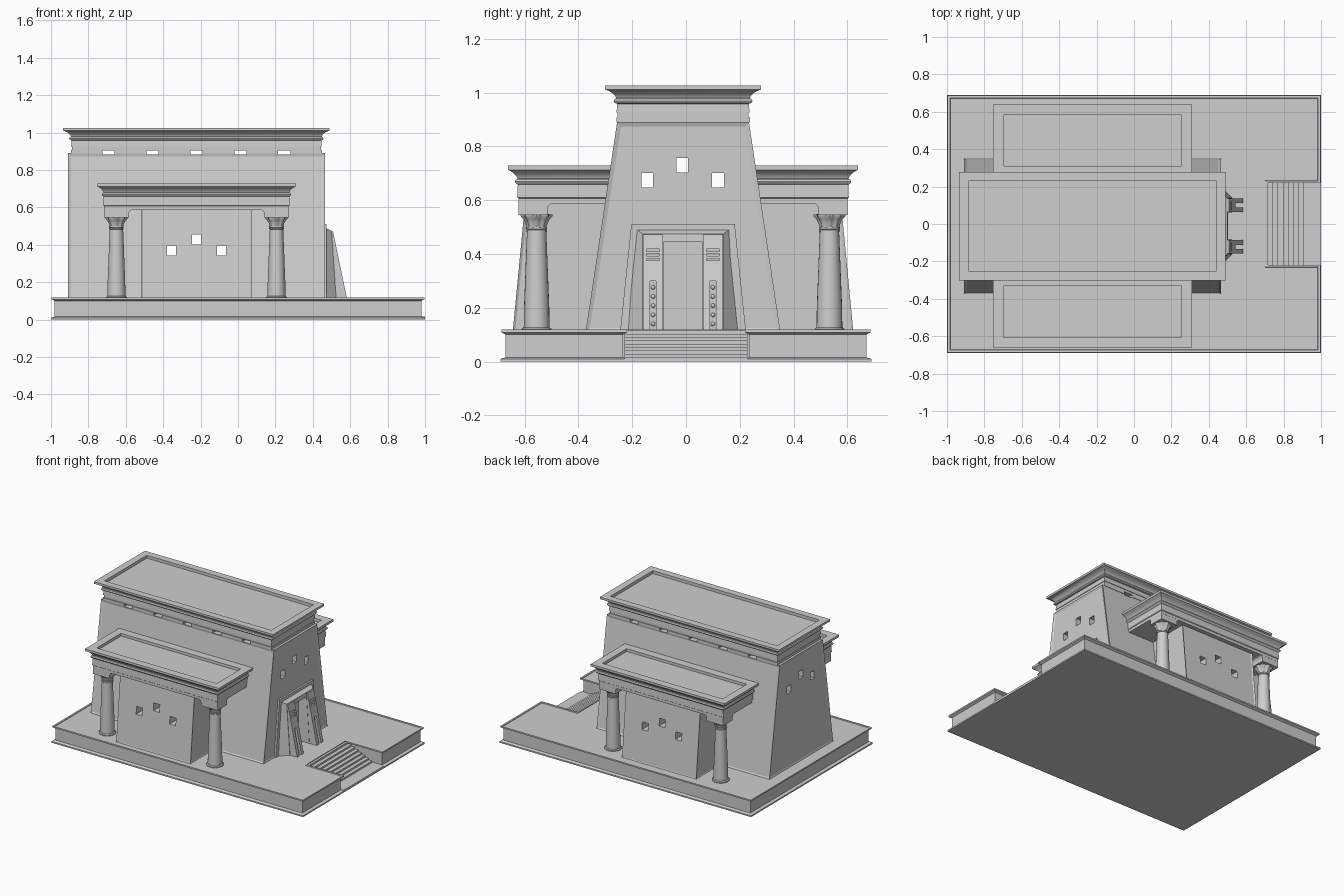
import bpy, bmesh, math

if "Cube" in bpy.data.objects:
    bpy.data.objects.remove(bpy.data.objects["Cube"], do_unlink=True)

stone = bpy.data.materials.new("pale_stone")
stone.use_nodes = True
GREY = (0.62, 0.62, 0.62, 1)
stone.diffuse_color = GREY
stone.node_tree.nodes["Principled BSDF"].inputs["Base Color"].default_value = GREY

CY = -0.011      # building axis in y
FLOOR = 0.115    # platform top


def finish(name, bm, smooth=False):
    bmesh.ops.recalc_face_normals(bm, faces=bm.faces)
    mesh = bpy.data.meshes.new(name)
    bm.to_mesh(mesh)
    bm.free()
    mesh.materials.append(stone)
    obj = bpy.data.objects.new(name, mesh)
    bpy.context.collection.objects.link(obj)
    if smooth:
        bpy.ops.object.select_all(action='DESELECT')
        obj.select_set(True)
        bpy.context.view_layer.objects.active = obj
        bpy.ops.object.shade_smooth_by_angle(angle=math.radians(35))
    return obj


def loft(name, rings, smooth=False, frame=0):
    """Skin a stack of closed rings; frame leaves a raised border on each side."""
    bm = bmesh.new()
    rows = [[bm.verts.new(p) for p in ring] for ring in rings]
    n = len(rows[0])
    sides = []
    for a, b in zip(rows, rows[1:]):
        for i in range(n):
            j = (i + 1) % n
            sides.append(bm.faces.new((a[i], a[j], b[j], b[i])))
    bm.faces.new(rows[0][::-1])
    bm.faces.new(rows[-1])
    bmesh.ops.recalc_face_normals(bm, faces=bm.faces)
    if frame:
        bmesh.ops.inset_individual(bm, faces=sides, thickness=frame, depth=-0.006)
    return finish(name, bm, smooth)


def rect(x0, x1, y0, y1, z):
    return [(x0, y0, z), (x1, y0, z), (x1, y1, z), (x0, y1, z)]


def cut(objs, boxes):
    """Subtract a set of boxes (x0, x1, y0, y1, z0, z1) from every object."""
    bm = bmesh.new()
    for x0, x1, y0, y1, z0, z1 in boxes:
        lo = [bm.verts.new(p) for p in rect(x0, x1, y0, y1, z0)]
        hi = [bm.verts.new(p) for p in rect(x0, x1, y0, y1, z1)]
        bm.faces.new(lo[::-1])
        bm.faces.new(hi)
        for i in range(4):
            j = (i + 1) % 4
            bm.faces.new((lo[i], lo[j], hi[j], hi[i]))
    cutter = finish("cutter", bm)
    cutter.hide_render = True
    for obj in objs:
        mod = obj.modifiers.new("openings", 'BOOLEAN')
        mod.operation, mod.solver, mod.object = 'DIFFERENCE', 'EXACT', cutter
        bpy.context.view_layer.objects.active = obj
        bpy.ops.object.modifier_apply(modifier=mod.name)
    bpy.data.objects.remove(cutter, do_unlink=True)


def lathe(name, cx, cy, profile, seg=24, lobe=0):
    rings = []
    for r, z in profile:
        ring = []
        for i in range(seg):
            a = 2 * math.pi * i / seg
            q = r * (1 - lobe * (0.5 - 0.5 * math.cos(8 * a)))
            ring.append((cx + q * math.cos(a), cy + q * math.sin(a), z))
        rings.append(ring)
    return loft(name, rings, True)


# Platform with moulded lips, notched for the stairs
def notched(d, z):
    w, y, n = 1 - d, 0.69 - d, 0.215 + d
    pts = [(-w, -y), (w, -y), (w, -n), (0.7, -n), (0.7, n), (w, n), (w, y), (-w, y)]
    return [(px, py, z) for px, py in pts]


loft("platform", [notched(d, z) for d, z in (
    (0, 0), (0, 0.01), (0.02, 0.016), (0.02, 0.1), (0.004, 0.109),
    (0.004, 0.119), (0.016, 0.119), (0.018, FLOOR))])

# Stairs
STEPS = 8
profile = [(1.0, 0), (1.0, 0.016)]
for i in range(STEPS, 0, -1):
    x = 0.69 + 0.027 * i
    profile += [(x, FLOOR - 0.0124 * i), (x, FLOOR - 0.0124 * (i - 1))]
profile += [(0.69, FLOOR), (0.69, 0)]
loft("stairs", [[(x, y, z) for x, z in profile] for y in (-0.228, 0.228)])

# Main hall: battered long walls, upright end walls
hall = loft("hall_walls", [rect(-0.909, 0.465, CY - v, CY + v, z)
                           for v, z in ((0.362, 0.11), (0.245, 0.89))], frame=0.022)

# Hall cornice: stepped frieze, roll moulding, cavetto, sunken roof
HALL_CORNICE = (
    (0.05, 0.87), (0.05, 0.888), (0.042, 0.888), (0.042, 0.907), (0.047, 0.907), (0.047, 0.925),
    (0.043, 0.925), (0.045, 0.958), (0.036, 0.961), (0.032, 0.968), (0.036, 0.976), (0.042, 0.979),
    (0.038, 0.988), (0.028, 0.998), (0.014, 1.006), (0, 1.011), (0, 1.026), (0.05, 1.026), (0.05, 1.005))
hall_cornice = loft("hall_cornice", [
    rect(-0.935 + d, 0.49 - d, CY - 0.29 + d, CY + 0.29 - d, z) for d, z in HALL_CORNICE], True)

# Side porches, mirrored front and back
PX = -0.222
PORCH_CORNICE = (
    (0.038, 0.587), (0.038, 0.607), (0.034, 0.61), (0.036, 0.658), (0.029, 0.662), (0.025, 0.669),
    (0.029, 0.677), (0.035, 0.68), (0.03, 0.691), (0.018, 0.703), (0, 0.713), (0, 0.729),
    (0.055, 0.729), (0.055, 0.709))
porch_walls = []
for s, side in ((-1, "front"), (1, "back")):
    def span(x0, x1, v0, v1, z):
        y0, y1 = sorted((CY + s * v0, CY + s * v1))
        return rect(x0, x1, y0, y1, z)

    porch_walls.append(loft(side + "_porch_walls", [
        span(PX - 0.295, PX + 0.295, 0.2, v, z) for v, z in ((0.633, 0.11), (0.586, 0.6))], frame=0.014))
    loft(side + "_porch_cornice", [
        span(PX - 0.532 + d, PX + 0.532 - d, 0.32 if d == 0.055 else 0.2, 0.65 - d, z)
        for d, z in PORCH_CORNICE], True)

    # Columns with bell capitals and bracket blocks
    for t, end in ((-1, "right"), (1, "left")):
        cx, cy = PX + t * 0.428, CY + s * 0.544
        tag = side + "_" + end
        lathe(tag + "_column_base", cx, cy, ((0.056, 0.11), (0.056, 0.121), (0.05, 0.126)))
        lathe(tag + "_column_shaft", cx, cy, (
            (0.048, 0.12), (0.047, 0.2), (0.036, 0.483), (0.039, 0.484), (0.039, 0.49),
            (0.036, 0.491), (0.039, 0.493), (0.039, 0.5), (0.036, 0.501)))
        lathe(tag + "_column_capital", cx, cy, (
            (0.036, 0.498), (0.041, 0.515), (0.049, 0.53), (0.059, 0.54), (0.06, 0.547), (0.045, 0.548)),
            seg=48, lobe=0.14)
        rings = []
        for inner, z in ((0.066, 0.545), (0.066, 0.57), (0.072, 0.582), (0.085, 0.59)):
            x0, x1 = sorted((cx + t * 0.066, cx - t * inner))
            rings.append(span(x0, x1, 0.57 - inner, 0.611, z))
        loft(tag + "_bracket_block", rings)

# Portal: outer architrave, splayed surround and two sloping jambs
architrave = loft("portal_architrave", [
    [(0.45, CY - v, z), (0.472, CY - v, z), (0.472, CY + v, z), (0.45, CY + v, z)]
    for v, z in ((0.234, 0.11), (0.192, 0.512))])
surround = loft("portal_surround", [
    [(0.45, CY - v, zb), (xf, CY - 0.15, zf), (xf, CY + 0.15, zf), (0.45, CY + v, zb)]
    for v, zb, xf, zf in ((0.226, 0.11, 0.525, 0.11), (0.186, 0.502, 0.5, 0.475))])
cut([architrave, surround, hall], [(0.44, 0.7, CY - 0.072, CY + 0.072, 0.1, 0.445)])
for t, end in ((-1, "right"), (1, "left")):
    y = CY + t * 0.111
    jamb = loft(end + "_portal_jamb", [rect(0.47, x, y - 0.037, y + 0.037, z)
                                       for x, z in ((0.583, 0.11), (0.508, 0.472))])
    grooves = [(0.51, 0.7, y - 0.024, y + 0.024, z, z + 0.008) for z in (0.376, 0.393, 0.41)]
    cut([jamb], grooves + [(0.53, 0.7, y - 0.011, y + 0.011, 0.1, 0.3)])
    for i in range(5):
        bm = bmesh.new()
        bmesh.ops.create_uvsphere(bm, u_segments=10, v_segments=6, radius=0.008)
        bmesh.ops.translate(bm, verts=bm.verts, vec=(0.532, y, 0.14 + 0.034 * i))
        finish(end + "_jamb_stud", bm, True)

# Windows running right through the building
END_WINDOWS = ((-0.133, 0.674), (-0.003, 0.73), (0.13, 0.674))
cut([hall], [(-1.5, 1.5, CY + y - 0.022, CY + y + 0.022, z - 0.027, z + 0.027) for y, z in END_WINDOWS])
PORCH_WINDOWS = ((-0.133, 0.369), (0, 0.428), (0.133, 0.369))
cut([hall] + porch_walls, [(PX + x - 0.024, PX + x + 0.024, -1, 1, z - 0.027, z + 0.027)
                           for x, z in PORCH_WINDOWS])

# Clerestory slots under the hall cornice
cut([hall, hall_cornice], [(PX + 0.235 * i - 0.033, PX + 0.235 * i + 0.033, -1, 1, 0.884, 0.905)
                           for i in range(-2, 3)])
